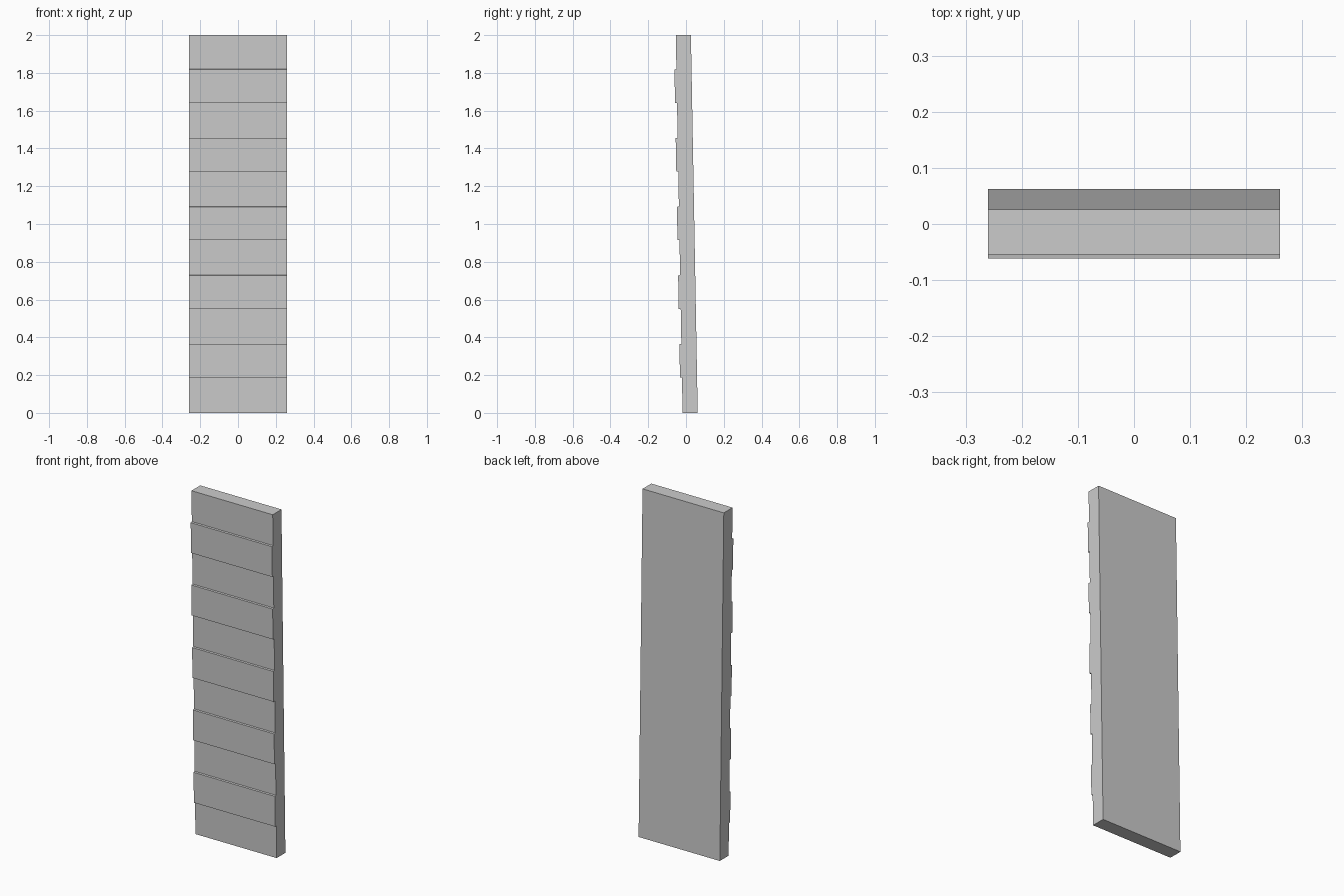
import bpy, bmesh

cube = bpy.data.objects.get("Cube")
if cube:
    bpy.data.objects.remove(cube, do_unlink=True)

HALF_WIDTH = 0.26
HEIGHT = 2.0
LEAN = -0.018      # forward shift per unit of height
RAISE = 0.0105     # how far each raised band stands out
BANDS = 5
STEP = HEIGHT / (2 * BANDS + 1)


def front(z, out=0.0):
    return (-0.018 + LEAN * z - out, z)


# Side profile: plain sloping back, front with evenly spaced raised bands
profile = [(0.062, 0.0), (0.062 + LEAN * HEIGHT, HEIGHT), front(HEIGHT)]
for i in reversed(range(BANDS)):
    low = (2 * i + 1) * STEP + 0.005
    high = (2 * i + 2) * STEP
    profile += [front(high + 0.002), front(high, RAISE),
                front(low, RAISE), front(low)]
profile.append(front(0.0))

# Extrude the profile across the width
bm = bmesh.new()
side = bm.faces.new([bm.verts.new((-HALF_WIDTH, y, z)) for y, z in profile])
extruded = bmesh.ops.extrude_face_region(bm, geom=[side])["geom"]
verts = [g for g in extruded if isinstance(g, bmesh.types.BMVert)]
bmesh.ops.translate(bm, verts=verts, vec=(2 * HALF_WIDTH, 0, 0))
bmesh.ops.recalc_face_normals(bm, faces=bm.faces)

mesh = bpy.data.meshes.new("banded_panel")
bm.to_mesh(mesh)
bm.free()
panel = bpy.data.objects.new("banded_panel", mesh)
bpy.context.collection.objects.link(panel)

# Plain grey finish
grey = bpy.data.materials.new("plain_grey")
grey.use_nodes = True
colour = (0.6, 0.6, 0.6, 1.0)
grey.diffuse_color = colour
grey.node_tree.nodes["Principled BSDF"].inputs["Base Color"].default_value = colour
mesh.materials.append(grey)
